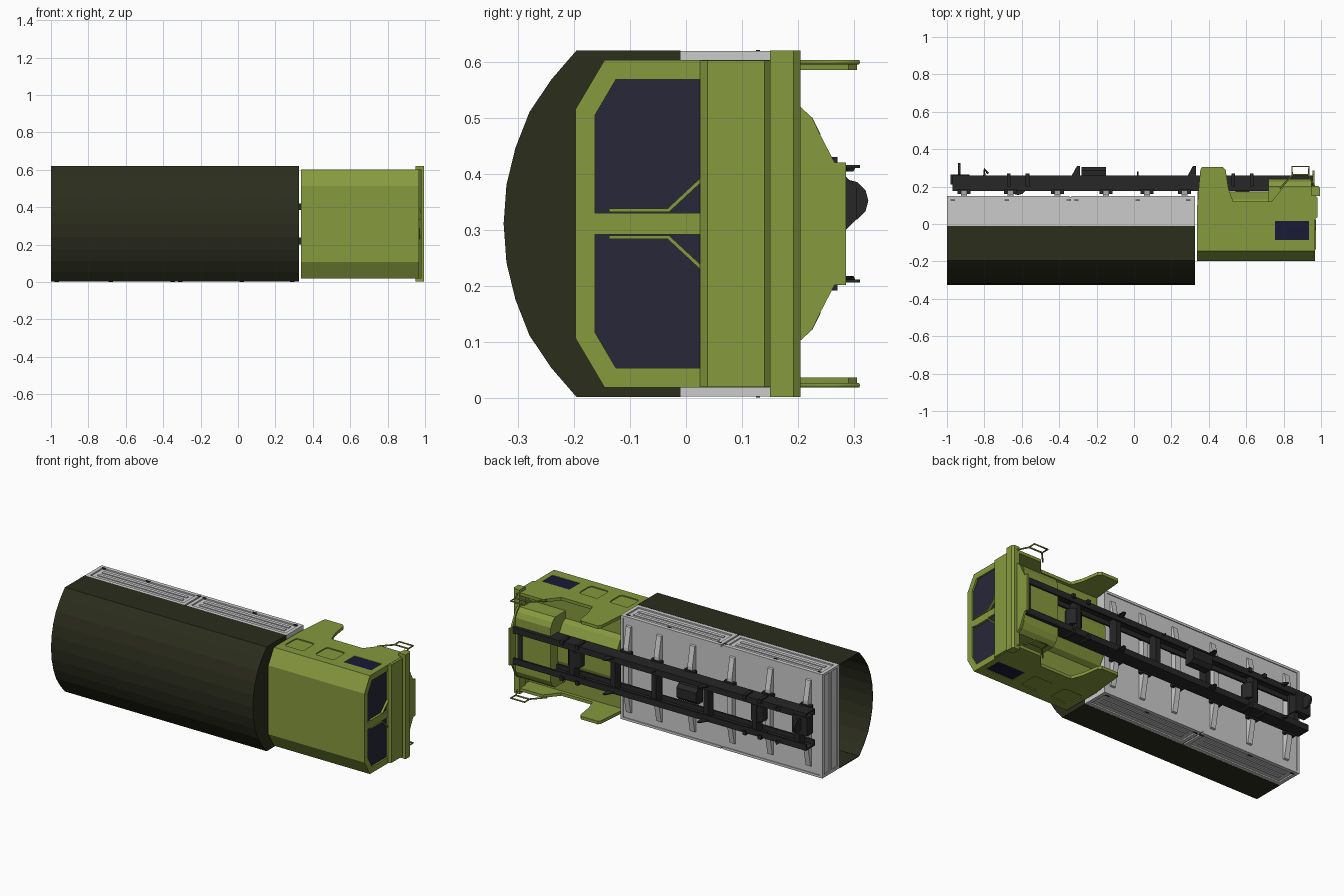
import bpy
import bmesh
from math import cos, sin, pi

if "Cube" in bpy.data.objects:
    bpy.data.objects.remove(bpy.data.objects["Cube"])

WIDTH = 0.622
MID = WIDTH / 2


def material(name, rgb):
    m = bpy.data.materials.new(name)
    m.use_nodes = True
    m.diffuse_color = (*rgb, 1)
    node = m.node_tree.nodes["Principled BSDF"]
    node.inputs["Base Color"].default_value = (*rgb, 1)
    node.inputs["Roughness"].default_value = 0.8
    return m


GREEN = material("cab_green", (0.24, 0.32, 0.048))
CANVAS = material("canvas_olive", (0.024, 0.026, 0.012))
DARK = material("chassis_dark", (0.02, 0.02, 0.021))
GLASS = material("glass_navy", (0.02, 0.02, 0.04))


def prism(name, pts, lo, hi, axis="x", mat=None, twin=False):
    """Extrude a profile; twin adds the matching part across the width."""
    def place(p, d):
        a, b = p
        return {"x": (d, a, b), "y": (a, d, b), "z": (a, b, d)}[axis]

    def one(label, flip):
        bm = bmesh.new()
        rings = []
        for d in (lo, hi):
            ring = []
            for p in pts:
                x, y, z = place(p, d)
                ring.append(bm.verts.new((x, y, WIDTH - z if flip else z)))
            rings.append(ring)
            bm.faces.new(ring)
        n = len(pts)
        for i in range(n):
            j = (i + 1) % n
            bm.faces.new((rings[0][i], rings[0][j], rings[1][j], rings[1][i]))
        bmesh.ops.recalc_face_normals(bm, faces=bm.faces)
        mesh = bpy.data.meshes.new(label)
        bm.to_mesh(mesh)
        bm.free()
        ob = bpy.data.objects.new(label, mesh)
        bpy.context.collection.objects.link(ob)
        if mat:
            mesh.materials.append(mat)
        return ob

    if twin:
        return [one(name + "_upper", False), one(name + "_lower", True)]
    return [one(name, False)]


def box(name, xs, ys, zs, mat=None, twin=False):
    (x0, x1), (y0, y1) = xs, ys
    return prism(name, [(x0, y0), (x1, y0), (x1, y1), (x0, y1)],
                 *zs, "z", mat, twin)


def circle(a, b, r, n=12):
    return [(a + r * cos(2 * pi * i / n), b + r * sin(2 * pi * i / n)) for i in range(n)]


def mirrored(half):
    """Complete a (y, z) half profile across the width."""
    return half + [(y, WIDTH - z) for y, z in reversed(half)]


def bar(name, path, r, mat, twin=False):
    for flip in ([False, True] if twin else [False]):
        cu = bpy.data.curves.new(name, "CURVE")
        cu.dimensions = "3D"
        cu.bevel_depth = r
        cu.bevel_resolution = 1
        sp = cu.splines.new("POLY")
        sp.points.add(len(path) - 1)
        for pt, (x, y, z) in zip(sp.points, path):
            pt.co = (x, y, WIDTH - z if flip else z, 1)
        cu.materials.append(mat)
        bpy.context.collection.objects.link(
            bpy.data.objects.new(name + ("_lower" if flip else ""), cu))


def carve(target, cutters):
    bpy.context.view_layer.objects.active = target
    for c in cutters:
        mod = target.modifiers.new("recess", "BOOLEAN")
        mod.operation = "DIFFERENCE"
        mod.solver = "EXACT"
        mod.object = c
        bpy.ops.object.modifier_apply(modifier=mod.name)
        bpy.data.objects.remove(c)


# Canvas cover: arched shell, open at the tail, closed behind the cab
arch = [(-0.01, 0.62), (-0.195, 0.62), (-0.24, 0.568), (-0.279, 0.51),
        (-0.304, 0.446), (-0.32, 0.38), (-0.325, MID)]
full = arch + [(y, WIDTH - z) for y, z in reversed(arch[:-1])]
bm = bmesh.new()
rows = [[bm.verts.new((x, y, z)) for y, z in full] for x in (-1, 0.325)]
for i in range(len(full) - 1):
    bm.faces.new((rows[0][i], rows[0][i + 1], rows[1][i + 1], rows[1][i]))
mesh = bpy.data.meshes.new("canvas_cover")
bm.to_mesh(mesh)
bm.free()
mesh.materials.append(CANVAS)
cover = bpy.data.objects.new("canvas_cover", mesh)
bpy.context.collection.objects.link(cover)
solid = cover.modifiers.new("cloth", "SOLIDIFY")
solid.thickness = 0.004
solid.offset = 1 if mesh.polygons[0].normal.z < 0 else -1
prism("canvas_front", full, 0.319, 0.324, mat=CANVAS)

# Cargo bed with framed side and end boards
box("bed_floor", (-0.995, 0.32), (0.128, 0.145), (0.012, 0.61))
box("bed_side", (-0.995, 0.32), (-0.01, 0.145), (0.6, 0.611), twin=True)
for x0, x1 in ((-1, -0.345), (-0.335, 0.325)):
    for y0, y1 in ((-0.01, 0.012), (0.126, 0.15)):
        box("side_rail", (x0, x1), (y0, y1), (0.605, 0.619), twin=True)
    for a in (x0, x1 - 0.022):
        box("side_post", (a, a + 0.022), (0.012, 0.126), (0.605, 0.619), twin=True)
    for y0 in (0.04, 0.082):
        box("side_ridge", (x0 + 0.05, x1 - 0.05), (y0, y0 + 0.02), (0.605, 0.616), twin=True)
for x in (-0.97, -0.68, -0.35, -0.31, 0.02, 0.29):
    box("board_hinge", (x - 0.012, x + 0.012), (0.125, 0.132), (0.612, 0.621), DARK, True)
box("headboard", (0.31, 0.325), (-0.01, 0.15), (0.006, 0.616))
box("tailgate", (-0.994, -0.98), (-0.01, 0.145), (0.012, 0.61))
for y0 in (-0.01, 0.06, 0.13):
    box("tailgate_rail", (-1, -0.985), (y0, y0 + 0.02), (0.006, 0.616))

# Tapered cross ribs below the bed floor
for x in (-0.91, -0.66, -0.41, -0.15, 0.07, 0.27):
    prism("bed_rib", mirrored([(0.14, 0.57), (0.155, 0.565), (0.178, 0.45)]),
          x - 0.016, x + 0.016)
    box("rib_mount", (x - 0.035, x + 0.035), (0.16, 0.185), (0.395, 0.43), DARK, True)

# Ladder chassis: channel rails and crossmembers
box("rail_web", (-0.97, 0.96), (0.177, 0.26), (0.412, 0.421), DARK, True)
for y0 in (0.177, 0.25):
    box("rail_flange", (-0.97, 0.96), (y0, y0 + 0.01), (0.385, 0.42), DARK, True)
for x in (-0.9, -0.62, -0.3, 0.04, 0.31, 0.58, 0.92):
    box("crossmember", (x - 0.015, x + 0.015), (0.19, 0.245), (0.21, 0.412), DARK)
for x in (-0.62, 0.58):
    prism("axle_hump", circle(x, 0.2, 0.045), MID - 0.035, MID + 0.055, "z", DARK)
    for dx in (-0.05, 0.05):
        box("spring_bracket", (x + dx - 0.01, x + dx + 0.01), (0.2, 0.27),
            (0.405, 0.43), DARK, True)
for x in (-0.3, 0.32):
    prism("spring_hanger", [(x - 0.035, 0.255), (x + 0.012, 0.255),
                            (x + 0.012, 0.31), (x - 0.005, 0.31)],
          0.41, 0.416, "z", DARK, True)
prism("transfer_box", [(0.24, 0.3), (0.285, 0.3), (0.305, 0.32),
                       (0.305, 0.375), (0.285, 0.395), (0.24, 0.395)],
      -0.28, -0.15, mat=DARK)
prism("rear_coupling", circle(0.287, 0.352, 0.038), -0.94, -0.928, mat=DARK)
box("coupling_mount", (-0.98, -0.88), (0.21, 0.265), (0.29, 0.4), DARK)
bar("shock_stub", [(-0.8, 0.25, 0.41), (-0.8, 0.295, 0.41), (-0.78, 0.27, 0.41)],
    0.007, DARK, True)
bar("centre_stub", [(0.02, 0.25, 0.41), (0.02, 0.28, 0.41)], 0.004, DARK)

# Cab shell with recessed glass and door pockets
cab = prism("cab_body", mirrored([(0.1, 0.603), (-0.145, 0.603), (-0.197, 0.515)]),
            0.336, 0.968, mat=GREEN)[0]
pane = [(0.025, 0.33), (0.025, 0.568), (-0.125, 0.568), (-0.162, 0.505), (-0.162, 0.33)]
cutters = prism("pane_cutter", pane, 0.955, 1.05, twin=True)
cutters += box("window_cutter", (0.755, 0.935), (-0.085, 0.015), (0.597, 0.7), twin=True)
for x in (0.43, 0.63):
    w, h, c = 0.062, 0.045, 0.012
    pocket = [(x - w, -h), (x - w + c, -h - c), (x + w - c, -h - c), (x + w, -h),
              (x + w, h), (x + w - c, h + c), (x - w + c, h + c), (x - w, h)]
    cutters += prism("pocket_cutter", [(a, b - 0.035) for a, b in pocket],
                     0.597, 0.7, "z", twin=True)
carve(cab, cutters)
prism("windscreen", pane, 0.95, 0.958, mat=GLASS, twin=True)
box("side_window", (0.755, 0.935), (-0.085, 0.015), (0.59, 0.6),
    material("side_glass", (0.01, 0.01, 0.04)), True)
prism("wiper", [(-0.137, 0.332), (-0.03, 0.332), (0.025, 0.383), (0.025, 0.392),
                (-0.033, 0.338), (-0.137, 0.338)], 0.958, 0.972, mat=GREEN, twin=True)

# Cab sides with wheel arch and rear mud flap
prism("cab_side", [(0.336, 0.0), (0.968, 0.0), (0.968, 0.2), (0.8, 0.2), (0.735, 0.12),
                   (0.53, 0.12), (0.505, 0.19), (0.49, 0.29), (0.475, 0.305),
                   (0.365, 0.305), (0.355, 0.293), (0.338, 0.1)],
      0.585, 0.603, "z", GREEN, True)
carve(bpy.data.objects["cab_side_upper"],
      box("glass_cutter", (0.755, 0.935), (-0.085, 0.015), (0.5, 0.7)))
carve(bpy.data.objects["cab_side_lower"],
      box("glass_cutter", (0.755, 0.935), (-0.085, 0.015), (-0.1, 0.1)))
for x in (0.43, 0.63):
    for side, zs in (("upper", (0.597, 0.7)), ("lower", (-0.1, 0.025))):
        carve(bpy.data.objects["cab_side_" + side],
              box("pocket_cut", (x - 0.06, x + 0.06), (-0.085, 0.02), zs))

# Engine cover, front apron, grille panel and bumper
prism("engine_tunnel", mirrored([(0.09, 0.48), (0.13, 0.46), (0.165, 0.4), (0.175, 0.37)]),
      0.34, 0.72, mat=GREEN)
prism("front_block", mirrored([(0.09, 0.52), (0.2, 0.52), (0.225, 0.5), (0.24, 0.47)]),
      0.72, 0.95, mat=GREEN)
prism("front_apron", mirrored([(0.1, 0.52), (0.203, 0.52), (0.225, 0.5), (0.24, 0.468),
                               (0.265, 0.42), (0.285, 0.42)]), 0.955, 0.966, mat=GREEN)
prism("grille_panel", [(0.96, 0.025), (0.968, 0.025), (0.982, 0.038),
                       (0.982, 0.14), (0.97, 0.152), (0.96, 0.152)],
      0.02, 0.602, "z", GREEN)
prism("bumper", [(0.95, 0.15), (0.995, 0.15), (0.995, 0.192), (0.985, 0.204), (0.95, 0.204)],
      0.002, 0.62, "z", GREEN)

# Step frames and tow hooks
bar("step_frame", [(0.78, 0.19, 0.599), (0.845, 0.26, 0.599), (0.845, 0.307, 0.599),
                   (0.935, 0.307, 0.599), (0.935, 0.26, 0.599), (0.97, 0.19, 0.599)],
    0.0045, GREEN, True)
bar("step_tread", [(0.845, 0.262, 0.599), (0.935, 0.262, 0.599)], 0.0045, GREEN, True)
